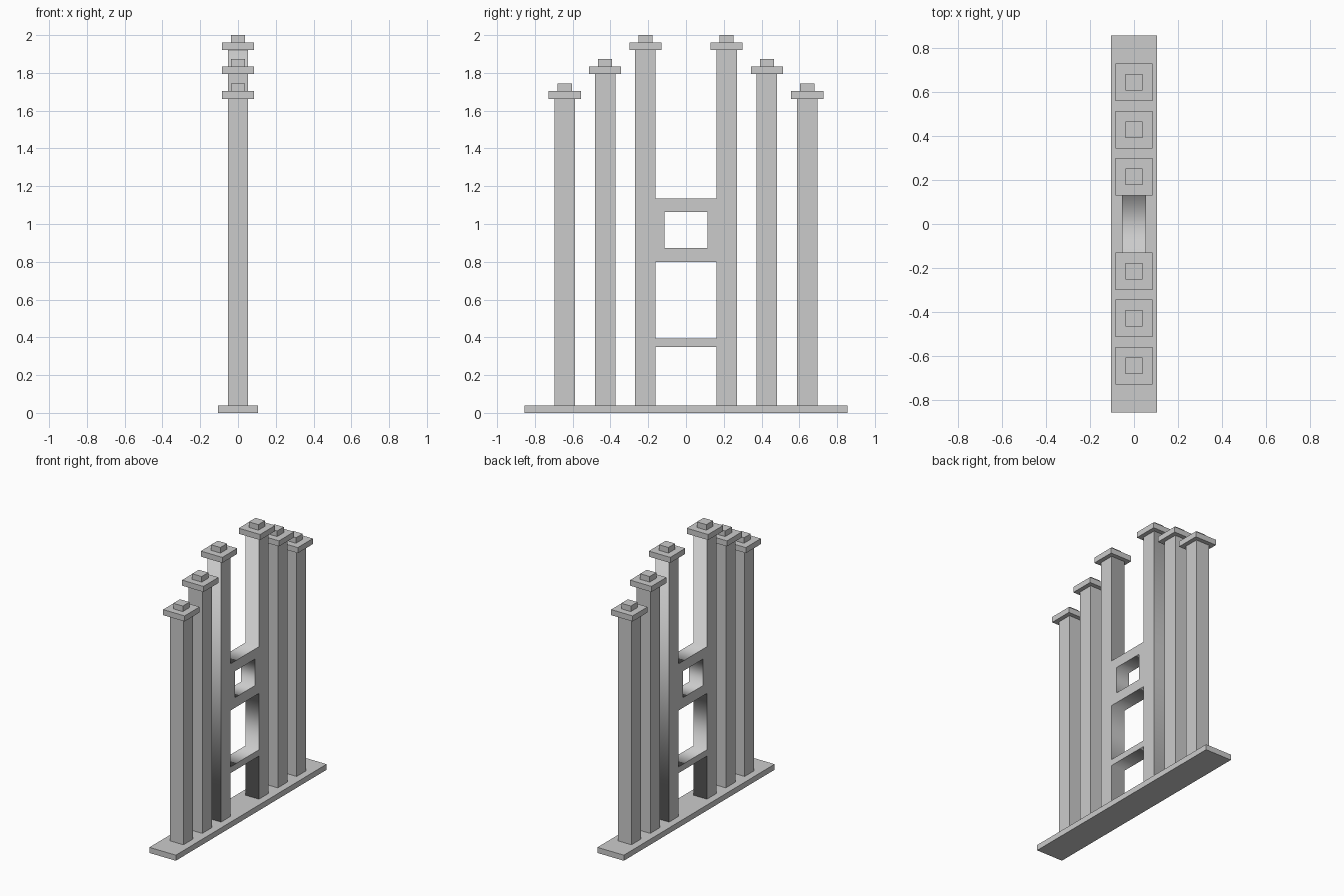
import bpy
import bmesh
from math import pi
from mathutils import Matrix

if "Cube" in bpy.data.objects:
    bpy.data.objects.remove(bpy.data.objects["Cube"])

COL = 0.108      # column thickness
BASE_TOP = 0.04


def box(name, y, z0, z1, wx, wy):
    """Box centred on x = 0 at the given y, spanning z0..z1."""
    bm = bmesh.new()
    bmesh.ops.create_cube(bm, size=1, matrix=Matrix.Translation((0, y, (z0 + z1) / 2))
                          @ Matrix.Diagonal((wx, wy, z1 - z0, 1)))
    mesh = bpy.data.meshes.new(name)
    bm.to_mesh(mesh)
    bm.free()
    obj = bpy.data.objects.new(name, mesh)
    bpy.context.collection.objects.link(obj)
    return obj


def rect(y, z0, z1):
    return [(-y, z0), (y, z0), (y, z1), (-y, z1)]


def plate(name, loops, thickness):
    """Flat (y, z) profile with holes, extruded along x."""
    curve = bpy.data.curves.new(name, 'CURVE')
    curve.dimensions = '2D'
    curve.fill_mode = 'BOTH'
    curve.extrude = thickness / 2
    for pts in loops:
        spline = curve.splines.new('POLY')
        spline.points.add(len(pts) - 1)
        for p, (y, z) in zip(spline.points, pts):
            p.co = (y, z, 0, 1)
        spline.use_cyclic_u = True
    obj = bpy.data.objects.new(name, curve)
    obj.rotation_euler = (pi / 2, 0, pi / 2)
    bpy.context.collection.objects.link(obj)
    bpy.ops.object.select_all(action='DESELECT')
    obj.select_set(True)
    bpy.context.view_layer.objects.active = obj
    bpy.ops.object.convert(target='MESH')


# Long base slab
box("base", 0, 0, BASE_TOP, 0.21, 1.71)

# Central pair of columns joined by the crossbar and the windowed panel
yi, yo, top = 0.161, 0.269, 1.92
outline = [(-yo, BASE_TOP), (-yi, BASE_TOP), (-yi, 0.35), (yi, 0.35), (yi, BASE_TOP), (yo, BASE_TOP),
           (yo, top), (yi, top), (yi, 1.135), (-yi, 1.135), (-yi, top), (-yo, top)]
plate("central_frame", [outline, rect(yi, 0.395, 0.80), rect(0.113, 0.873, 1.063)], COL)

# Capitals on all columns, plus the free-standing outer columns, mirrored in y
for label, y, h in (("inner", 0.215, 1.92), ("middle", 0.428, 1.793), ("outer", 0.642, 1.663)):
    for side, s in (("left", -1), ("right", 1)):
        if label != "inner":
            box(f"{label}_column_{side}", s * y, BASE_TOP, h, COL, COL)
        box(f"{label}_cap_{side}", s * y, h, h + 0.04, 0.17, 0.17)
        box(f"{label}_finial_{side}", s * y, h + 0.04, h + 0.08, 0.075, 0.075)
